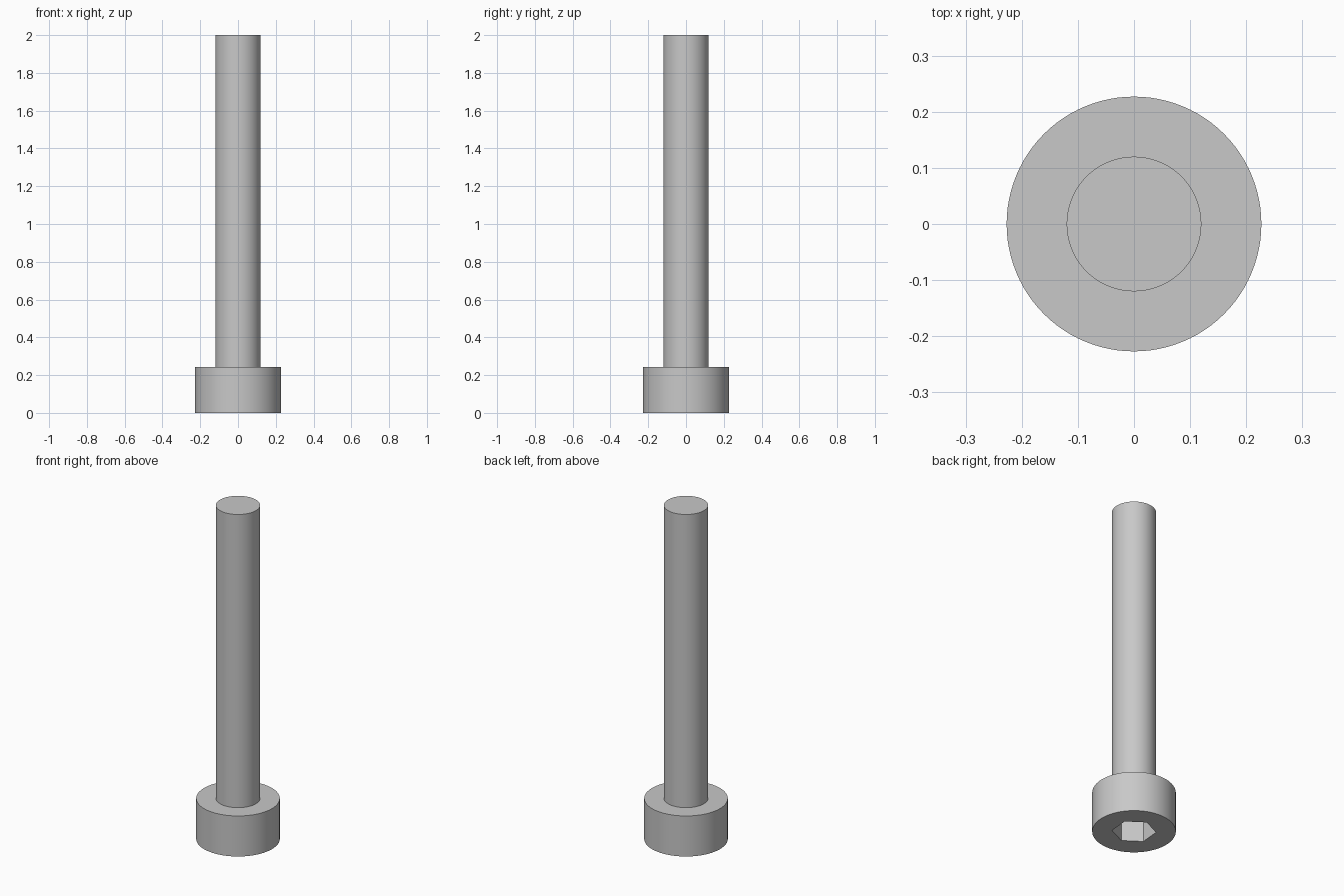
import bpy
import math

HEAD_R, HEAD_H = 0.227, 0.243
SHAFT_R, TOP = 0.12, 2.0
SOCKET_R, SOCKET_DEPTH = 0.12, 0.122

cube = bpy.data.objects.get("Cube")
if cube:
    bpy.data.objects.remove(cube, do_unlink=True)

steel = bpy.data.materials.new("light_grey_steel")
steel.use_nodes = True
colour = (0.58, 0.58, 0.58, 1)
steel.diffuse_color = colour
steel.node_tree.nodes["Principled BSDF"].inputs["Base Color"].default_value = colour


def cylinder(name, radius, z0, z1, sides, turn=0):
    """Upright prism between two heights."""
    bpy.ops.mesh.primitive_cylinder_add(
        vertices=sides, radius=radius, depth=z1 - z0,
        location=(0, 0, (z0 + z1) / 2), rotation=(0, 0, turn))
    obj = bpy.context.object
    obj.name = name
    obj.data.materials.append(steel)
    return obj


def smooth(obj):
    bpy.ops.object.select_all(action='DESELECT')
    obj.select_set(True)
    bpy.context.view_layer.objects.active = obj
    bpy.ops.object.shade_smooth_by_angle(angle=math.radians(30))


# Round head with a hexagonal socket sunk into its underside
head = cylinder("bolt_head", HEAD_R, 0, HEAD_H, 96)
cutter = cylinder("socket_cutter", SOCKET_R, -0.1, SOCKET_DEPTH, 6, math.radians(25 + 30))
cutter.hide_render = True
cut = head.modifiers.new("hex_socket", 'BOOLEAN')
cut.operation = 'DIFFERENCE'
cut.solver = 'EXACT'
cut.object = cutter
bpy.ops.object.select_all(action='DESELECT')
bpy.context.view_layer.objects.active = head
head.select_set(True)
bpy.ops.object.modifier_apply(modifier=cut.name)
bpy.data.objects.remove(cutter, do_unlink=True)
smooth(head)

# Plain shaft rising from the head
shaft = cylinder("bolt_shaft", SHAFT_R, HEAD_H, TOP, 96)
smooth(shaft)
